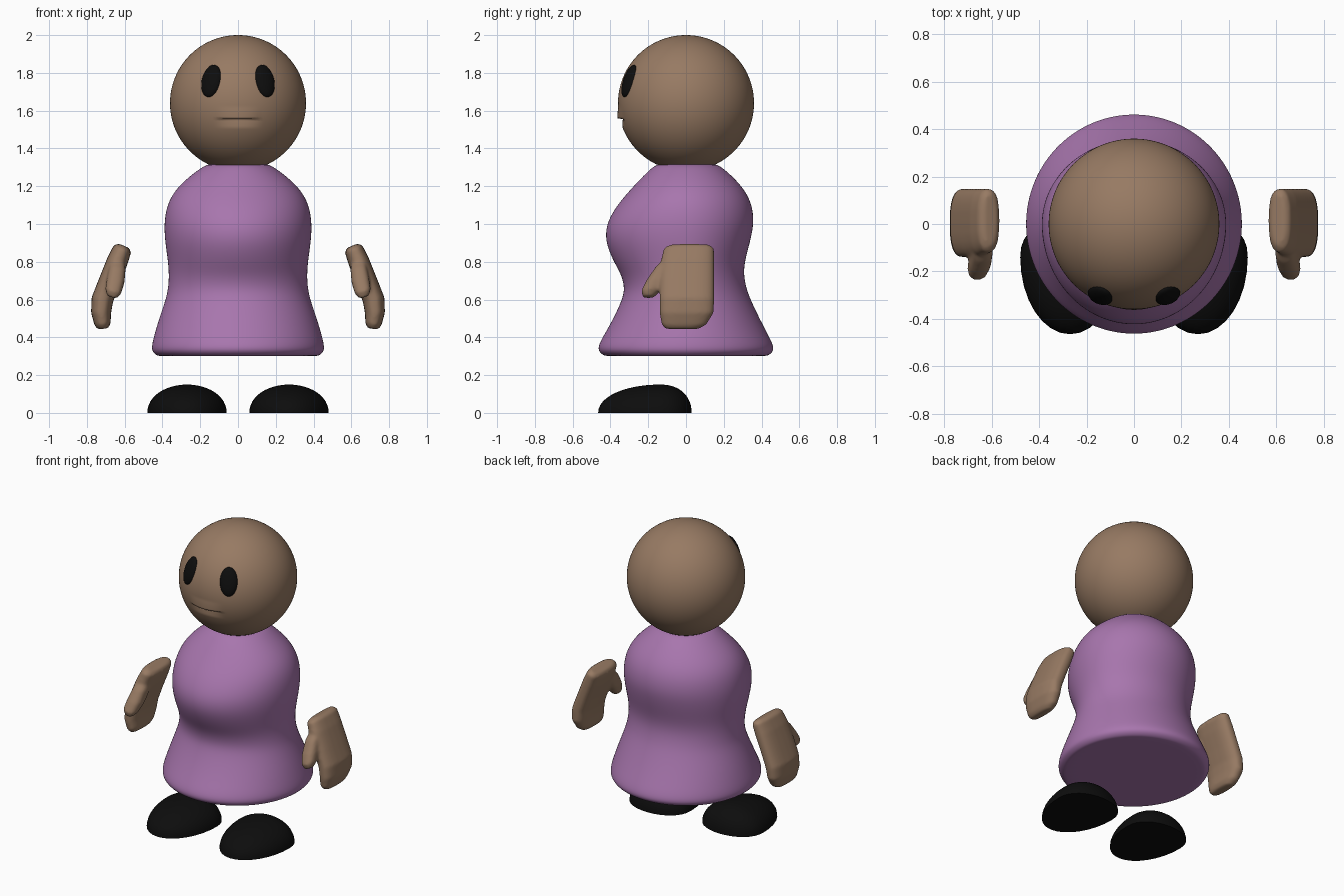
import bpy, bmesh, math
from mathutils import Vector, Matrix

cube = bpy.data.objects.get("Cube")
if cube:
    bpy.data.objects.remove(cube, do_unlink=True)


def material(name, colour):
    m = bpy.data.materials.new(name)
    m.use_nodes = True
    m.diffuse_color = (*colour, 1)
    m.node_tree.nodes["Principled BSDF"].inputs["Base Color"].default_value = (*colour, 1)
    return m


skin = material("brown skin", (0.31, 0.195, 0.125))
cloth = material("purple cloth", (0.39, 0.18, 0.42))
black = material("black", (0.004, 0.004, 0.004))


def finish(name, bm, mat):
    bmesh.ops.recalc_face_normals(bm, faces=bm.faces)
    for f in bm.faces:
        f.smooth = True
    me = bpy.data.meshes.new(name)
    bm.to_mesh(me)
    bm.free()
    me.materials.append(mat)
    ob = bpy.data.objects.new(name, me)
    bpy.context.collection.objects.link(ob)
    return ob


def loft(bm, rings):
    """Skin a list of point rings and cap both ends."""
    loops = [[bm.verts.new(p) for p in ring] for ring in rings]
    n = len(loops[0])
    for a, b in zip(loops, loops[1:]):
        for i in range(n):
            bm.faces.new((a[i], a[(i + 1) % n], b[(i + 1) % n], b[i]))
    bm.faces.new(loops[0])
    bm.faces.new(loops[-1])


def spow(v, e):
    return math.copysign(abs(v) ** e, v)


def circle(n):
    return [(math.cos(math.tau * i / n), math.sin(math.tau * i / n)) for i in range(n)]


# Head: sphere with a shallow mouth crease pressed into the front
HEAD_Z, HEAD_R, MOUTH_Z = 1.64, 0.36, 1.56
bm = bmesh.new()
bmesh.ops.create_uvsphere(bm, u_segments=128, v_segments=128, radius=HEAD_R)
for v in bm.verts:
    d = v.co.z + HEAD_Z - MOUTH_Z
    fade = 1 - (v.co.x / 0.12) ** 2
    if v.co.y < 0 and fade > 0:
        if 0 <= d < 0.06:
            v.co *= 1 + 0.03 * fade * (1 - d / 0.06)
        elif -0.05 < d < 0:
            v.co *= 1 - 0.05 * fade * (1 + d / 0.05)
bmesh.ops.translate(bm, verts=bm.verts, vec=(0, 0, HEAD_Z))
finish("head", bm, skin)

# Dress: height, half width, front and back depth
dress = [(0.30, 0.41, 0.41, 0.41), (0.302, 0.43, 0.435, 0.435), (0.325, 0.457, 0.465, 0.465),
         (0.36, 0.457, 0.465, 0.463), (0.42, 0.442, 0.43, 0.432), (0.5, 0.418, 0.385, 0.39),
         (0.6, 0.383, 0.338, 0.342), (0.66, 0.37, 0.325, 0.32), (0.73, 0.366, 0.342, 0.306),
         (0.8, 0.371, 0.383, 0.311), (0.88, 0.383, 0.418, 0.333), (0.95, 0.39, 0.428, 0.35),
         (1.02, 0.39, 0.413, 0.36), (1.1, 0.376, 0.365, 0.35), (1.17, 0.34, 0.305, 0.318),
         (1.23, 0.283, 0.25, 0.268), (1.28, 0.22, 0.2, 0.215), (1.31, 0.175, 0.165, 0.175),
         (1.32, 0.14, 0.13, 0.14)]
bm = bmesh.new()
loft(bm, [[(w * c, s * (b if s > 0 else f), z) for c, s in circle(48)] for z, w, f, b in dress])
body = finish("dress", bm, cloth)
body.modifiers.new("smooth", "SUBSURF").levels = 2
body.modifiers["smooth"].render_levels = 2

# Hand sections: x, z, half thickness, half depth, y centre, tilt in degrees
palm = [(0.605, 0.885, 0.03, 0.11, 0.02, 22), (0.612, 0.868, 0.05, 0.134, 0.015, 22),
        (0.64, 0.8, 0.056, 0.142, 0.008, 22), (0.68, 0.7, 0.056, 0.145, 0.005, 20),
        (0.718, 0.6, 0.058, 0.145, 0.005, 12), (0.725, 0.53, 0.053, 0.143, 0.003, 0),
        (0.717, 0.47, 0.043, 0.12, -0.01, -8), (0.714, 0.445, 0.028, 0.09, -0.02, -8)]
thumb = [(0.635, 0.82, 0.03, 0.04, -0.07, 10), (0.638, 0.77, 0.044, 0.058, -0.105, 10),
         (0.648, 0.7, 0.048, 0.06, -0.15, 12), (0.66, 0.645, 0.044, 0.05, -0.187, 15),
         (0.667, 0.612, 0.026, 0.028, -0.2, 15)]


def hand_ring(side, x, z, thick, depth, y, tilt):
    t = math.radians(tilt)
    return [(side * (x + thick * spow(c, 0.8) * math.cos(t)), y + depth * spow(s, 0.75),
             z + thick * spow(c, 0.8) * math.sin(t)) for c, s in circle(24)]


for side, label in ((1, "left"), (-1, "right")):
    # Mitten hand with palm and thumb fused together
    bm = bmesh.new()
    for part in (palm, thumb):
        loft(bm, [hand_ring(side, *row) for row in part])
    hand = finish(label + "_hand", bm, skin)
    fuse = hand.modifiers.new("fuse", "REMESH")
    fuse.mode, fuse.voxel_size, fuse.use_smooth_shade = "VOXEL", 0.009, True
    soften = hand.modifiers.new("soften", "SMOOTH")
    soften.factor, soften.iterations = 0.5, 8

    # Shoe: half dome, blunt at the heel and long at the toe
    bm = bmesh.new()
    bmesh.ops.create_uvsphere(bm, u_segments=32, v_segments=24, radius=1)
    bmesh.ops.bisect_plane(bm, geom=bm.verts[:] + bm.edges[:] + bm.faces[:], dist=1e-4,
                           plane_co=(0, 0, 0), plane_no=(0, 0, 1), clear_inner=True)
    bmesh.ops.holes_fill(bm, edges=[e for e in bm.edges if e.is_boundary])
    for v in bm.verts:
        x, y, z = v.co
        y = -0.14 + (0.17 * spow(y, 0.85) if y > 0 else 0.325 * y)
        v.co = (side * 0.27 + 0.21 * x, y, 0.15 * max(z, 0) ** 0.95)
    shoe = finish(label + "_shoe", bm, black)
    bpy.context.view_layer.objects.active = shoe
    shoe.select_set(True)
    bpy.ops.object.shade_smooth_by_angle(angle=math.radians(40))
    shoe.select_set(False)

    # Eye: thin tilted oval lying on the face
    bm = bmesh.new()
    bmesh.ops.create_uvsphere(bm, u_segments=32, v_segments=16, radius=1)
    normal = Vector((side * 0.145, -0.307, 0.12)).normalized()
    turn = normal.to_track_quat("Z", "Y").to_matrix().to_4x4()
    place = Matrix.Translation(normal * 0.352 + Vector((0, 0, HEAD_Z)))
    roll = Matrix.Rotation(math.radians(side * 2), 4, "Z")
    bm.transform(place @ turn @ roll @ Matrix.Diagonal((0.055, 0.09, 0.026, 1)))
    finish(label + "_eye", bm, black)
